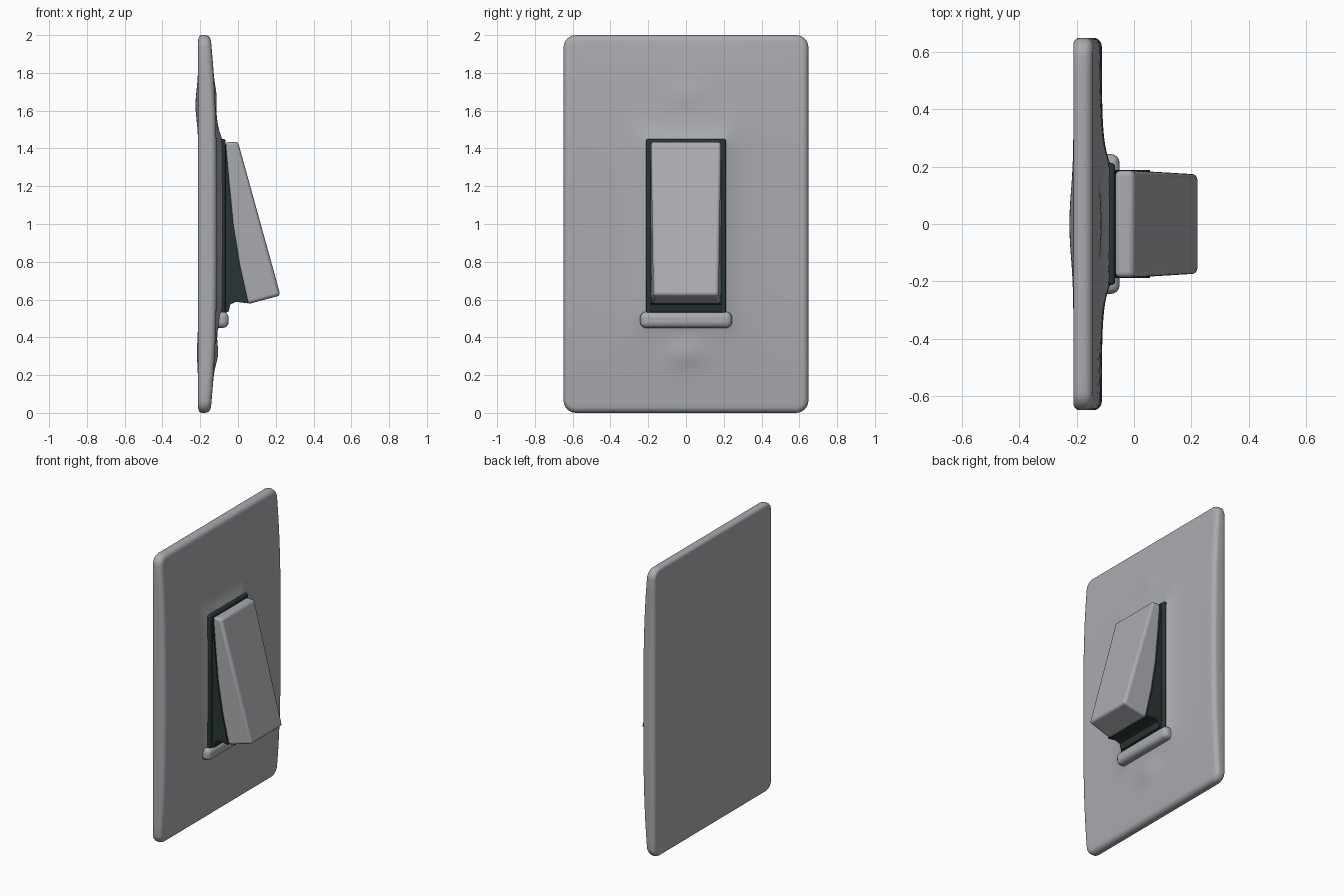
import bpy, bmesh, math
from mathutils import Vector

if "Cube" in bpy.data.objects:
    bpy.data.objects.remove(bpy.data.objects["Cube"])


def material(name, rgb):
    m = bpy.data.materials.new(name)
    m.diffuse_color = (*rgb, 1)
    m.use_nodes = True
    m.node_tree.nodes["Principled BSDF"].inputs["Base Color"].default_value = m.diffuse_color
    return m


GREY = material("light grey", (0.40, 0.41, 0.43))
DARK = material("dark green grey", (0.022, 0.036, 0.035))


def finish(bm, name, mat, bevel=0.0, angle=40):
    bmesh.ops.recalc_face_normals(bm, faces=bm.faces)
    me = bpy.data.meshes.new(name)
    bm.to_mesh(me)
    bm.free()
    ob = bpy.data.objects.new(name, me)
    bpy.context.collection.objects.link(ob)
    me.materials.append(mat)
    if bevel:
        b = ob.modifiers.new("bevel", 'BEVEL')
        b.width, b.segments, b.limit_method = bevel, 4, 'ANGLE'
        b.angle_limit = math.radians(30)
    bpy.ops.object.select_all(action='DESELECT')
    ob.select_set(True)
    bpy.context.view_layer.objects.active = ob
    bpy.ops.object.shade_smooth_by_angle(angle=math.radians(angle))
    return ob


def extrude_profile(name, pts, half, mat, bevel, taper=0.0):
    """Side profile in x/z, extruded over y; narrows towards +x by taper."""
    bm = bmesh.new()
    sides = [[bm.verts.new((x, s * (half - taper * max(x, 0)), z)) for x, z in pts]
             for s in (-1, 1)]
    bm.faces.new(sides[0])
    bm.faces.new(sides[1][::-1])
    for i in range(len(pts)):
        j = (i + 1) % len(pts)
        bm.faces.new((sides[0][i], sides[0][j], sides[1][j], sides[1][i]))
    return finish(bm, name, mat, bevel)


def bump(y, z, z0, size):
    return math.exp(-((y / size) ** 2 + ((z - z0) / (size * 0.7)) ** 2))


def front_x(y, z):
    # gently domed face, rising around the switch opening, with two screw bumps
    d = math.hypot(max(abs(y) - 0.2, 0), max(abs(z - 0.98) - 0.46, 0))
    return (-0.112 - 0.034 * abs(z - 1) ** 3 + 0.034 * math.exp(-d / 0.07)
            + 0.008 * bump(y, z, 1.68, 0.1) + 0.016 * bump(y, z, 0.31, 0.1))


def back_x(y, z):
    return -0.211 - 0.014 * bump(y, z, 1.63, 0.16) - 0.006 * bump(y, z, 0.32, 0.15)


def outline(inset, per_side=24, per_corner=6):
    """Rounded rectangle in y/z, counter-clockwise."""
    hy, hz = 0.648 - inset, 1.0 - inset * 0.98
    r = max(0.065 - inset, 0.012)
    pts = []
    corners = [(1, 1), (-1, 1), (-1, -1), (1, -1)]
    for k, (sy, sz) in enumerate(corners):
        c = Vector((sy * (hy - r), sz * (hz - r)))
        for i in range(per_corner + 1):
            a = math.pi / 2 * (k + i / per_corner)
            pts.append(c + r * Vector((math.cos(a), math.sin(a))))
        ny, nz = corners[(k + 1) % 4]
        e = math.pi / 2 * (k + 1)
        n = Vector((ny * (hy - r), nz * (hz - r))) + r * Vector((math.cos(e), math.sin(e)))
        start = pts[-1].copy()
        for i in range(1, per_side):
            pts.append(start.lerp(n, i / per_side))
    return [(p.x, p.y + 1) for p in pts]


# Wall plate: nested outlines from the back centre, round the rim, to the front
insets = [0.03 + 0.6 * i / 26 for i in range(27)]
rim = [0.03 * (1 - math.sin(math.pi / 2 * i / 5)) for i in range(1, 6)]
rings = [('b', t, 0) for t in insets[::-1]]
rings += [('b', t * 0.8, 0.022 * (1 - math.sqrt(max(0, 1 - (1 - t / 0.03) ** 2)))) for t in rim]
rings += [('f', t, 0.03 * (1 - math.sqrt(max(0, 1 - (1 - t / 0.03) ** 2)))) for t in rim[::-1]]
rings += [('f', t, 0) for t in insets]
bm = bmesh.new()
loops = []
for side, inset, drop in rings:
    loops.append([bm.verts.new((back_x(y, z) + drop if side == 'b' else front_x(y, z) - drop, y, z))
                  for y, z in outline(inset)])
for a, b in zip(loops, loops[1:]):
    for i in range(len(a)):
        j = (i + 1) % len(a)
        bm.faces.new((a[i], a[j], b[j], b[i]))
bm.faces.new(loops[0])
bm.faces.new(loops[-1])
finish(bm, "wall_plate", GREY, angle=60)

# Dark socket around the rocker and the dark wedge behind it
extrude_profile("socket", [(-0.13, 0.52), (-0.066, 0.52), (-0.066, 1.45), (-0.13, 1.45)],
                0.212, DARK, 0.012)
extrude_profile("rocker_base",
                [(-0.1, 0.52), (-0.05, 0.535), (-0.04, 0.575), (-0.01, 0.588), (0.055, 0.58),
                 (0.01, 0.78), (-0.025, 1.0), (-0.05, 1.25), (-0.066, 1.435), (-0.1, 1.44)],
                0.188, DARK, 0.0)

# Light rocker key, thickest at the bottom
extrude_profile("rocker",
                [(0.05, 0.575), (0.225, 0.622), (0.0, 1.435), (-0.066, 1.435),
                 (-0.052, 1.25), (-0.03, 1.0), (0.006, 0.78)],
                0.186, GREY, 0.018, taper=0.06)

# Rounded lip below the socket
extrude_profile("lower_lip", [(-0.13, 0.45), (-0.05, 0.45), (-0.05, 0.535), (-0.13, 0.535)],
                0.243, GREY, 0.03)
